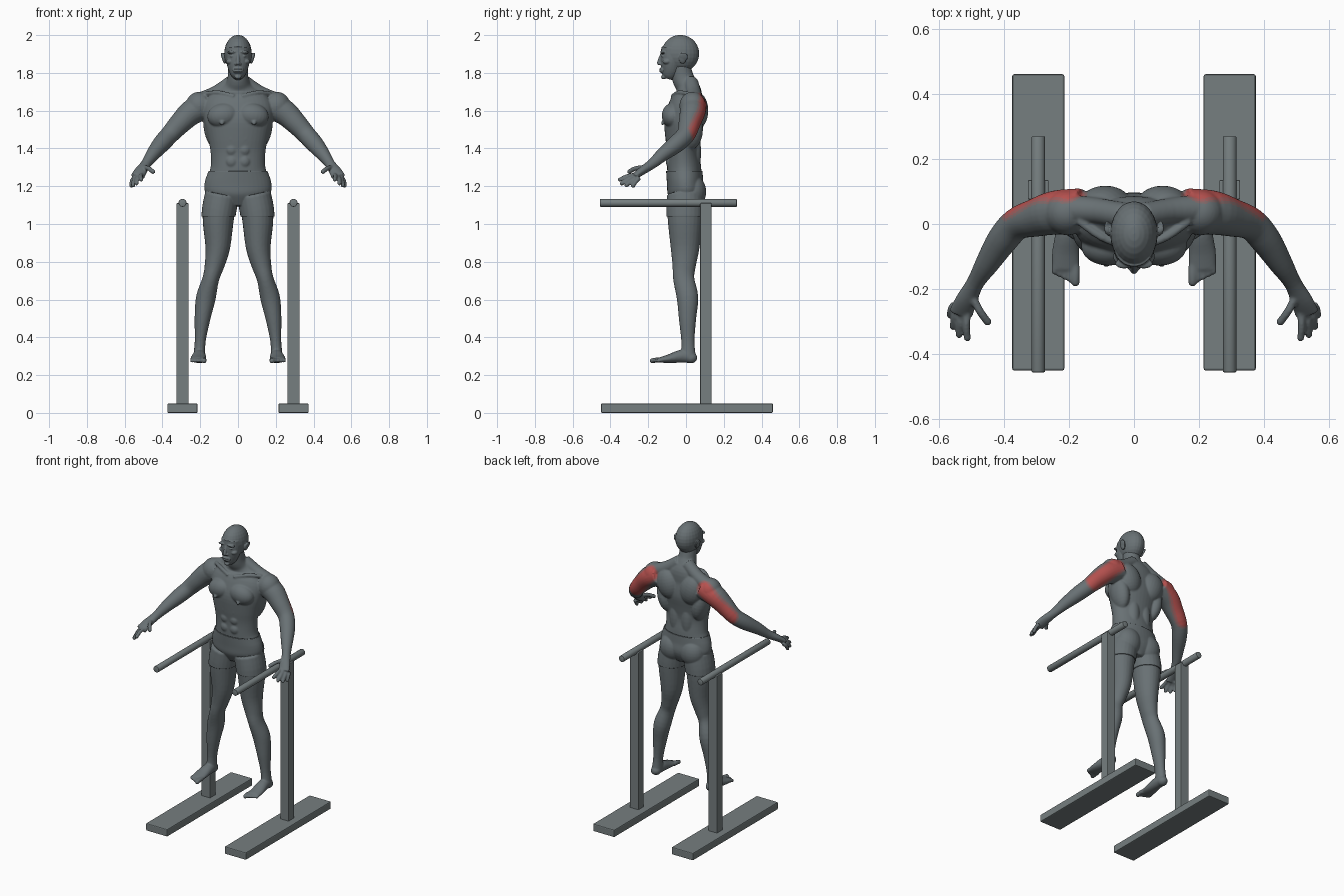
import bpy, bmesh, math
from mathutils import Vector, Matrix

cube = bpy.data.objects.get("Cube")
if cube:
    bpy.data.objects.remove(cube)


def material(name, rgb):
    mat = bpy.data.materials.new(name)
    mat.use_nodes = True
    mat.diffuse_color = (*rgb, 1)
    mat.node_tree.nodes["Principled BSDF"].inputs["Base Color"].default_value = (*rgb, 1)
    return mat


frame_grey = material("frame grey", (0.18, 0.21, 0.215))
body_grey = material("body grey", (0.14, 0.165, 0.175))
faint_red = material("faint red", (0.22, 0.14, 0.14))
soft_red = material("soft red", (0.34, 0.11, 0.11))
strong_red = material("strong red", (0.48, 0.085, 0.08))


def add_object(name, bm, *mats):
    mesh = bpy.data.meshes.new(name)
    bm.to_mesh(mesh)
    bm.free()
    obj = bpy.data.objects.new(name, mesh)
    bpy.context.collection.objects.link(obj)
    for mat in mats:
        mesh.materials.append(mat)
    return obj


def apply_modifiers(obj):
    graph = bpy.context.evaluated_depsgraph_get()
    mesh = bpy.data.meshes.new_from_object(obj.evaluated_get(graph))
    obj.modifiers.clear()
    obj.data = mesh


def smooth(obj):
    for poly in obj.data.polygons:
        poly.use_smooth = True


def blob(bm, centre, radii, tilt=0):
    """Ellipsoid, optionally tilted about the y axis."""
    mat = Matrix.Translation(centre) @ Matrix.Rotation(tilt, 4, "Y") @ Matrix.Diagonal((*radii, 1))
    bmesh.ops.create_uvsphere(bm, u_segments=24, v_segments=14, radius=1, matrix=mat)


def spline(rows, steps=4):
    """Smooth interpolation through rows of numbers."""
    rows = [Vector(r) for r in rows]
    out = []
    for i in range(len(rows) - 1):
        a, b = rows[max(i - 1, 0)], rows[i]
        c, d = rows[i + 1], rows[min(i + 2, len(rows) - 1)]
        for k in range(steps):
            t = k / steps
            out.append(b + (c - a) * (t / 2) + (a * 2 - b * 5 + c * 4 - d) * (t * t / 2)
                       + (b * 3 - a - c * 3 + d) * (t ** 3 / 2))
    return out + [rows[-1]]


def limb(bm, rows, side=1, segs=24):
    """Loft of ellipses; each row is x, y, z, half width, half depth."""
    rows = spline([(r[0] * side, *r[1:4], r[-1]) for r in rows])
    pts = [Vector(r[:3]) for r in rows]
    rings = []
    for i, p in enumerate(pts):
        along = (pts[min(i + 1, len(pts) - 1)] - pts[max(i - 1, 0)]).normalized()
        wide = (Vector((1, 0, 0)) - along * along.x).normalized()
        deep = along.cross(wide)
        angles = [math.tau * k / segs for k in range(segs)]
        rings.append([bm.verts.new(p + wide * math.cos(a) * rows[i][3] + deep * math.sin(a) * rows[i][4])
                      for a in angles])
    for lo, hi in zip(rings, rings[1:]):
        for k in range(segs):
            n = (k + 1) % segs
            bm.faces.new((lo[k], lo[n], hi[n], hi[k]))
    bm.faces.new(rings[0])
    bm.faces.new(rings[-1])


def digit(bm, points, r, side):
    """Finger or toe with a rounded tip."""
    limb(bm, [(*p, r) for p in points], side, 12)
    x, y, z = points[-1]
    blob(bm, (x * side, y, z), (r, r, r))


def fuse(name, bm, voxel, passes):
    """Blend overlapping forms into one skin."""
    bmesh.ops.recalc_face_normals(bm, faces=bm.faces)
    obj = add_object(name, bm, body_grey)
    remesh = obj.modifiers.new("blend", "REMESH")
    remesh.mode = "VOXEL"
    remesh.voxel_size = voxel
    relax = obj.modifiers.new("relax", "SMOOTH")
    relax.factor = 0.5
    relax.iterations = passes
    apply_modifiers(obj)
    obj.data.materials.clear()
    obj.data.materials.append(body_grey)
    smooth(obj)
    return obj


# Torso and neck
bm = bmesh.new()
limb(bm, [(0, 0, 1.1, .06, .06), (0, 0, 1.16, .16, .09), (0, -.005, 1.22, .17, .09),
          (0, -.01, 1.3, .145, .09), (0, -.015, 1.38, .145, .085), (0, -.015, 1.46, .16, .095),
          (0, -.01, 1.55, .18, .105), (0, 0, 1.63, .18, .09), (0, .015, 1.69, .14, .07),
          (0, .005, 1.73, .08, .06), (0, -.015, 1.77, .056, .058), (0, -.03, 1.84, .052, .052)], 1, 40)
for s in (-1, 1):
    # Trunk muscles
    blob(bm, (s * .078, -.07, 1.575), (.085, .058, .065), s * .2)
    blob(bm, (s * .088, .058, 1.6), (.08, .06, .1), s * .3)
    blob(bm, (s * .13, .02, 1.5), (.05, .07, .11), s * .2)
    blob(bm, (s * .042, .035, 1.38), (.045, .045, .13))
    blob(bm, (s * .075, .035, 1.17), (.078, .066, .085))
    for row in range(3):
        blob(bm, (s * .033, -.082, 1.33 + row * .062), (.033, .025, .034))
    blob(bm, (s * .085, -.124, 1.535), (.012, .008, .012))
    limb(bm, [(.03, .025, 1.75, .04), (.11, .04, 1.695, .04), (.19, .045, 1.655, .045)], s)
    limb(bm, [(.02, -.07, 1.675, .012), (.1, -.04, 1.695, .012), (.17, .01, 1.69, .012)], s)
    # Arm
    blob(bm, (s * .205, .035, 1.625), (.072, .07, .075))
    limb(bm, [(.16, .04, 1.63, .07), (.24, .035, 1.595, .068), (.3, .02, 1.54, .059),
              (.36, 0, 1.475, .05), (.405, -.05, 1.425, .047), (.45, -.12, 1.37, .037),
              (.487, -.18, 1.318, .027), (.515, -.235, 1.28, .034, .022),
              (.532, -.275, 1.25, .038, .016)], s)
    # Fingers and thumb
    for k, tip in enumerate([(.512, -.35, 1.235), (.537, -.34, 1.215), (.555, -.315, 1.205), (.564, -.28, 1.202)]):
        base = Vector((.51 + k * .014, -.27 + k * .008, 1.26 - k * .006))
        mid = base.lerp(Vector(tip), .5) + Vector((.004, 0, .006))
        digit(bm, [base, mid, tip], .0115, s)
    digit(bm, [(.5, -.215, 1.3), (.475, -.265, 1.295), (.45, -.3, 1.277)], .0125, s)
    # Leg
    limb(bm, [(.085, -.005, 1.15, .085, .09), (.104, -.005, 1.04, .084, .093),
              (.107, -.005, .88, .066, .077), (.125, -.01, .78, .052, .062),
              (.144, -.012, .71, .044, .056), (.17, .008, .61, .052, .057),
              (.188, .008, .5, .042, .046), (.2, .01, .38, .029, .035), (.205, .012, .3, .032, .04)], s)
    # Foot and toes
    blob(bm, (s * .205, .025, .292), (.032, .035, .03))
    limb(bm, [(.205, .035, .292, .03, .028), (.205, -.02, .3, .035, .035),
              (.21, -.09, .287, .042, .023), (.21, -.14, .28, .042, .014)], s)
    for k in range(5):
        x = .18 + k * .016
        digit(bm, [(x, -.13, .28), (x, -.155 + k * .006, .28), (x, -.178 + k * .008, .276)],
              .01 if k else .014, s)
body = fuse("body", bm, .005, 5)

# Painted patches on the back of each upper arm
for mat in (faint_red, soft_red, strong_red):
    body.data.materials.append(mat)
start, end = Vector((.2, .09, 1.645)), Vector((.355, .04, 1.485))
axis = end - start
for poly in body.data.polygons:
    c = Vector((abs(poly.center.x), poly.center.y, poly.center.z))
    if poly.normal.y < .1 or c.z < 1.4:
        continue
    t = min(max((c - start).dot(axis) / axis.length_squared, 0), 1)
    gap = (c - start - axis * t).length
    poly.material_index = 3 if gap < .042 else 2 if gap < .05 else 1 if gap < .057 else 0

# Fitted shorts, a shell lifted off the hips and thighs
bm = bmesh.new()
bm.from_mesh(body.data)
for z, up in ((1.04, -1), (1.28, 1)):
    bmesh.ops.bisect_plane(bm, geom=bm.verts[:] + bm.edges[:] + bm.faces[:], plane_co=(0, 0, z),
                           plane_no=(0, 0, up), clear_outer=True)
bmesh.ops.delete(bm, geom=[v for v in bm.verts if abs(v.co.x) > .3], context="VERTS")
shorts = add_object("shorts", bm, body_grey)
shell = shorts.modifiers.new("cloth", "SOLIDIFY")
shell.thickness = .006
shell.offset = 1
apply_modifiers(shorts)
smooth(shorts)

# Head and face
bm = bmesh.new()
blob(bm, (0, -.03, 1.902), (.073, .1, .099))
limb(bm, [(0, -.065, 1.93, .062, .066), (0, -.073, 1.87, .063, .062), (0, -.08, 1.82, .052, .052),
          (0, -.09, 1.785, .035, .038), (0, -.095, 1.768, .018, .022)])
limb(bm, [(0, -.018, 1.78, .05, .05), (0, -.03, 1.86, .05, .05)])
limb(bm, [(0, -.128, 1.9, .008), (0, -.138, 1.87, .01), (0, -.142, 1.85, .012)])
blob(bm, (0, -.142, 1.85), (.011, .011, .009))
blob(bm, (0, -.125, 1.815), (.03, .012, .02))
blob(bm, (0, -.118, 1.778), (.018, .014, .012))
for z in (1.808, 1.82):
    blob(bm, (0, -.134, z), (.022, .008, .005))
for s in (-1, 1):
    blob(bm, (s * .03, -.122, 1.91), (.028, .015, .008), s * .1)
    blob(bm, (s * .03, -.121, 1.888), (.013, .009, .006))
    blob(bm, (s * .042, -.1, 1.86), (.022, .024, .016))
    blob(bm, (s * .011, -.134, 1.847), (.008, .009, .007))
    blob(bm, (s * .076, -.018, 1.878), (.009, .02, .03), s * .2)
    blob(bm, (s * .082, -.012, 1.885), (.006, .022, .024), s * .3)
fuse("head", bm, .003, 3)


# Parallel bars: base, post and rail on each side
def box(name, centre, size, bevel):
    bm = bmesh.new()
    bmesh.ops.create_cube(bm, size=1, matrix=Matrix.Translation(centre) @ Matrix.Diagonal((*size, 1)))
    bmesh.ops.bevel(bm, geom=bm.edges[:], offset=bevel, segments=2, affect="EDGES", profile=.5)
    add_object(name, bm, frame_grey)


for s, side in ((-1, "right"), (1, "left")):
    box(side + "_base", (s * .294, .005, .025), (.16, .91, .05), .006)
    box(side + "_post", (s * .294, .105, .575), (.064, .06, 1.07), .004)
    bm = bmesh.new()
    bmesh.ops.create_cone(bm, cap_ends=True, segments=32, radius1=.021, radius2=.021, depth=.725,
                          matrix=Matrix.Translation((s * .294, -.093, 1.112)) @ Matrix.Rotation(math.pi / 2, 4, "X"))
    rims = [e for e in bm.edges if any(len(f.verts) > 4 for f in e.link_faces)]
    bmesh.ops.bevel(bm, geom=rims, offset=.004, segments=2, affect="EDGES", profile=.5)
    rail = add_object(side + "_rail", bm, frame_grey)
    bpy.context.view_layer.objects.active = rail
    bpy.ops.object.select_all(action="DESELECT")
    rail.select_set(True)
    bpy.ops.object.shade_smooth_by_angle(angle=math.radians(40))
